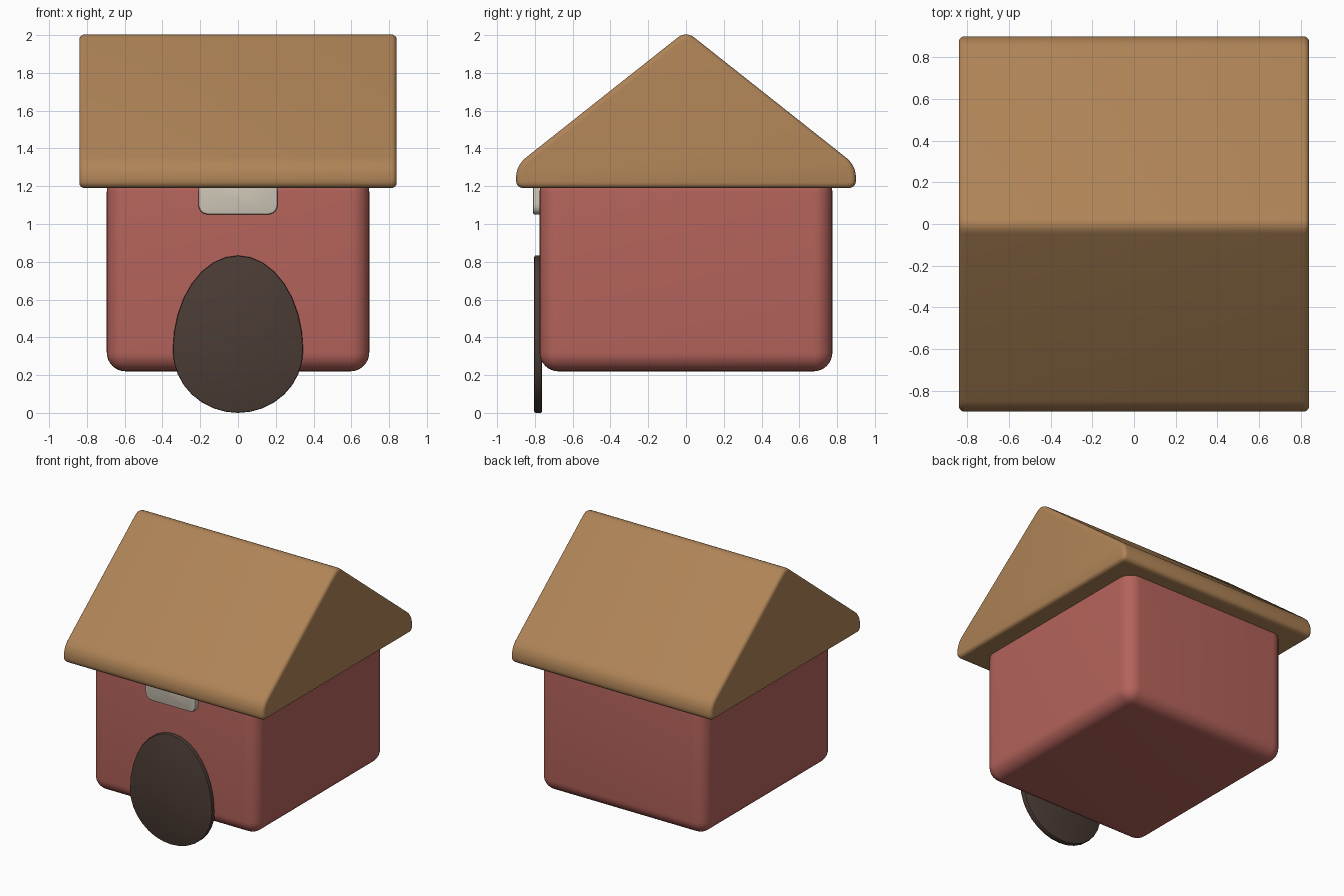
import bpy, bmesh, math
from mathutils import Vector

if "Cube" in bpy.data.objects:
    bpy.data.objects.remove(bpy.data.objects["Cube"])


def fillet(pts, radii, n=8):
    # round each corner of a 2D polygon with a quadratic curve
    out = []
    for i, (p, r) in enumerate(zip(pts, radii)):
        p = Vector(p)
        a = p + (Vector(pts[i - 1]) - p).normalized() * r
        b = p + (Vector(pts[(i + 1) % len(pts)]) - p).normalized() * r
        for k in range(n + 1):
            t = k / n
            out.append(a * (1 - t) ** 2 + p * 2 * t * (1 - t) + b * t * t)
    return out


def part(name, profile, to3d, vec, color, bevel, segs=4, angle=60):
    # extrude a closed profile along vec and round its edges
    bm = bmesh.new()
    f = bm.faces.new([bm.verts.new(to3d(*p)) for p in profile])
    ext = bmesh.ops.extrude_face_region(bm, geom=[f])
    bmesh.ops.translate(bm, vec=vec, verts=[v for v in ext["geom"] if isinstance(v, bmesh.types.BMVert)])
    bmesh.ops.recalc_face_normals(bm, faces=bm.faces)
    me = bpy.data.meshes.new(name)
    bm.to_mesh(me)
    bm.free()
    ob = bpy.data.objects.new(name, me)
    bpy.context.collection.objects.link(ob)
    mat = bpy.data.materials.new(name + "_colour")
    mat.diffuse_color = (*color, 1)
    mat.use_nodes = True
    mat.node_tree.nodes["Principled BSDF"].inputs["Base Color"].default_value = mat.diffuse_color
    me.materials.append(mat)
    mod = ob.modifiers.new("Bevel", "BEVEL")
    mod.width, mod.segments = bevel, segs
    mod.limit_method, mod.angle_limit = "ANGLE", math.radians(angle)
    bpy.ops.object.select_all(action="DESELECT")
    ob.select_set(True)
    bpy.context.view_layer.objects.active = ob
    bpy.ops.object.modifier_apply(modifier="Bevel")
    bpy.ops.object.shade_smooth_by_angle(angle=math.radians(35))
    return ob


# rounded box walls
part("house_body", [(-.695, -.775), (.695, -.775), (.695, .775), (-.695, .775)],
     lambda x, y: (x, y, .22), (0, 0, 1.05), (.46, .125, .105), .1, 8)

# gable roof with soft ridge and eaves
gable = fillet([(-.9, 1.19), (.9, 1.19), (.9, 1.31), (0, 2.022), (-.9, 1.31)],
               [.045, .045, .07, .06, .07])
part("roof", gable, lambda y, z: (-.84, y, z), (1.68, 0, 0), (.43, .23, .095), .028)

# egg-shaped doorway
egg = []
for i in range(32):
    a = math.tau * i / 32
    s = math.sin(a)
    egg.append((.345 * math.cos(a), .33 + s * (.503 if s > 0 else .33)))
part("doorway", egg, lambda x, z: (x, -.804, z), (0, .042, 0), (.07, .045, .035), .008, 2)

# name plate tucked under the eave
plate = fillet([(-.21, 1.05), (.21, 1.05), (.21, 1.29), (-.21, 1.29)], [.06] * 4, 6)
part("plate", plate, lambda x, z: (x, -.811, z), (0, .06, 0), (.66, .6, .5), .01, 2)
